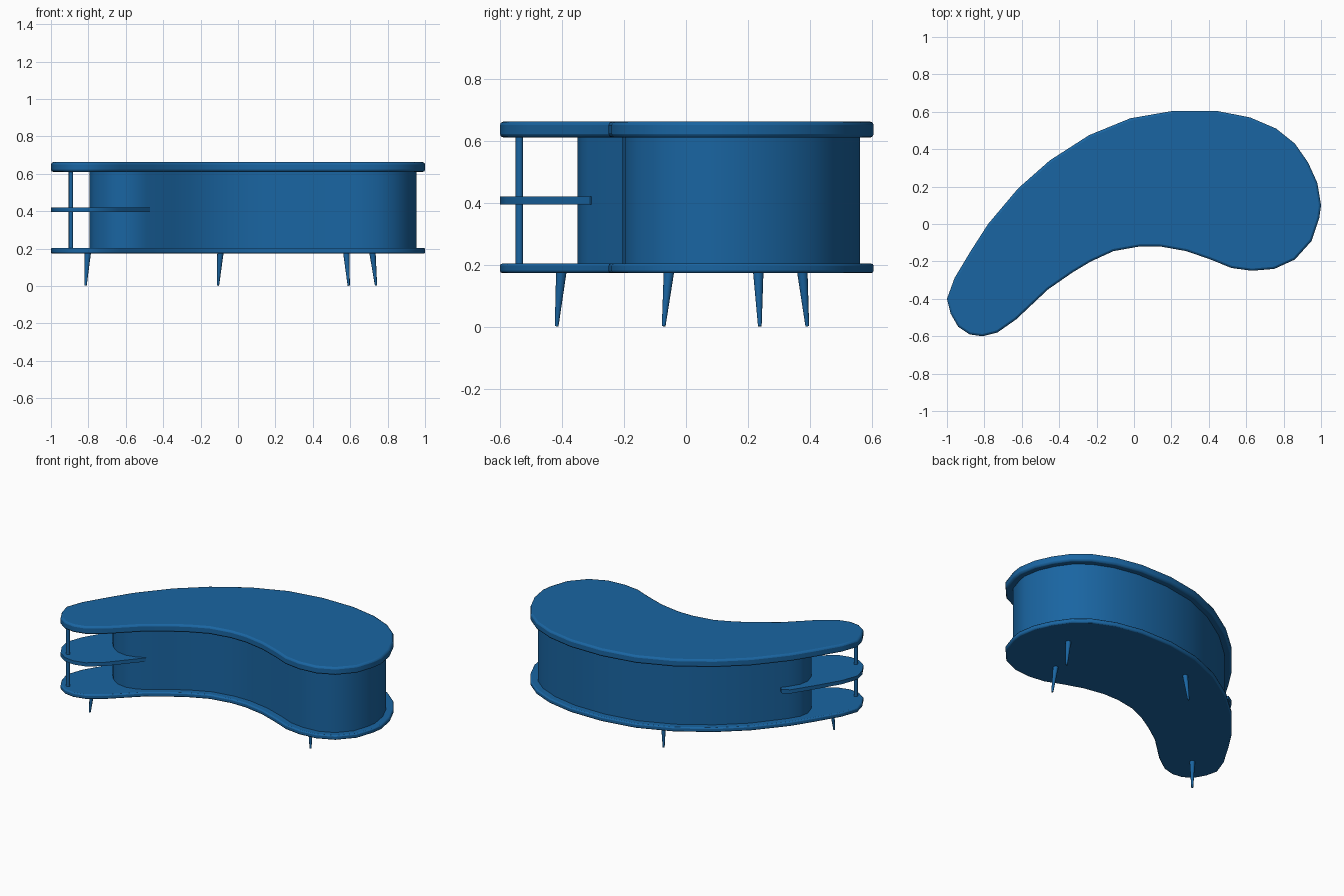
import bpy, bmesh, math
from mathutils import Vector

if "Cube" in bpy.data.objects:
    bpy.data.objects.remove(bpy.data.objects["Cube"])

blue = bpy.data.materials.new("blue_lacquer")
blue.diffuse_color = (0.01, 0.13, 0.36, 1)
blue.use_nodes = True
blue.node_tree.nodes["Principled BSDF"].inputs["Base Color"].default_value = blue.diffuse_color

# Kidney outline, counter-clockwise from the left tip
OUTLINE = [(-1, -.40), (-.98, -.48), (-.94, -.55), (-.88, -.59), (-.81, -.60),
           (-.73, -.58), (-.63, -.51), (-.46, -.35), (-.33, -.26), (-.23, -.20),
           (-.11, -.145), (.03, -.12), (.14, -.12), (.28, -.145), (.41, -.19),
           (.52, -.235), (.63, -.25), (.75, -.24), (.86, -.19), (.95, -.09),
           (.99, .03), (1, .10), (.98, .22), (.93, .33), (.86, .43), (.76, .51),
           (.62, .57), (.44, .605), (.21, .605), (-.02, .565), (-.24, .475),
           (-.45, .34), (-.62, .19), (-.78, 0), (-.87, -.14), (-.96, -.29)]


def finish(obj):
    obj.data.materials.append(blue)
    bpy.ops.object.select_all(action='DESELECT')
    obj.select_set(True)
    bpy.context.view_layer.objects.active = obj
    bpy.ops.object.shade_smooth_by_angle(angle=math.radians(35))


def add_mesh(name, bm):
    bmesh.ops.recalc_face_normals(bm, faces=bm.faces)
    mesh = bpy.data.meshes.new(name)
    bm.to_mesh(mesh)
    bm.free()
    obj = bpy.data.objects.new(name, mesh)
    bpy.context.collection.objects.link(obj)
    return obj


def slab(name, pts, z0, z1, bevel=0.0):
    bm = bmesh.new()
    face = bm.faces.new([bm.verts.new((x, y, z0)) for x, y in pts])
    ext = bmesh.ops.extrude_face_region(bm, geom=[face], use_keep_orig=True)
    top = [g for g in ext["geom"] if isinstance(g, bmesh.types.BMVert)]
    bmesh.ops.translate(bm, verts=top, vec=(0, 0, z1 - z0))
    obj = add_mesh(name, bm)
    finish(obj)
    if bevel:
        mod = obj.modifiers.new("rounded_edge", 'BEVEL')
        mod.width, mod.segments = bevel, 2
        mod.limit_method, mod.angle_limit = 'ANGLE', math.radians(50)
    return obj


def rod(name, top, bottom, r_top, r_bottom, sides=16):
    a, b = Vector(top), Vector(bottom)
    bm = bmesh.new()
    bmesh.ops.create_cone(bm, cap_ends=True, segments=sides, radius1=r_bottom,
                          radius2=r_top, depth=(a - b).length)
    rot = (a - b).to_track_quat('Z', 'Y').to_matrix()
    bmesh.ops.rotate(bm, verts=bm.verts, cent=(0, 0, 0), matrix=rot)
    bmesh.ops.translate(bm, verts=bm.verts, vec=(a + b) / 2)
    obj = add_mesh(name, bm)
    finish(obj)
    return obj


def inset(pts, d):
    out = []
    for i, p in enumerate(pts):
        t = (Vector(pts[(i + 1) % len(pts)]) - Vector(pts[i - 1])).normalized()
        out.append((p[0] - t.y * d, p[1] + t.x * d))
    return out


# Top and base boards
slab("table_top", OUTLINE, .61, .662, .012)
slab("base_board", OUTLINE, .173, .204, .008)

# Cabinet body: inset outline with a shortened, rounded left end
cap = [(-.74, -.03), (-.783, -.10), (-.795, -.165), (-.77, -.24), (-.72, -.30),
       (-.66, -.34), (-.59, -.35), (-.53, -.335)]
slab("cabinet_body", inset(OUTLINE, .045)[7:33] + cap, .20, .615)

# Open shelf at the left end, tapering into the cabinet at both sides
shelf = [(-.73, .03)] + OUTLINE[33:] + OUTLINE[:6] + [(-.64, -.51), (-.47, -.31), (-.55, -.2)]
slab("open_shelf", shelf, .395, .42)

# Shelf support post
rod("shelf_post", (-.893, -.537, .615), (-.893, -.537, .20), .012, .012)

# Tapered splayed legs: (top xy, foot xy)
legs = {"left_leg": ((-.803, -.402), (-.815, -.417)),
        "back_leg": ((-.094, .375), (-.107, .391)),
        "right_leg": ((.719, .233), (.738, .238)),
        "front_leg": ((.579, -.055), (.592, -.072))}
for name, (t, f) in legs.items():
    rod(name, (*t, .178), (*f, .002), .017, .006)
